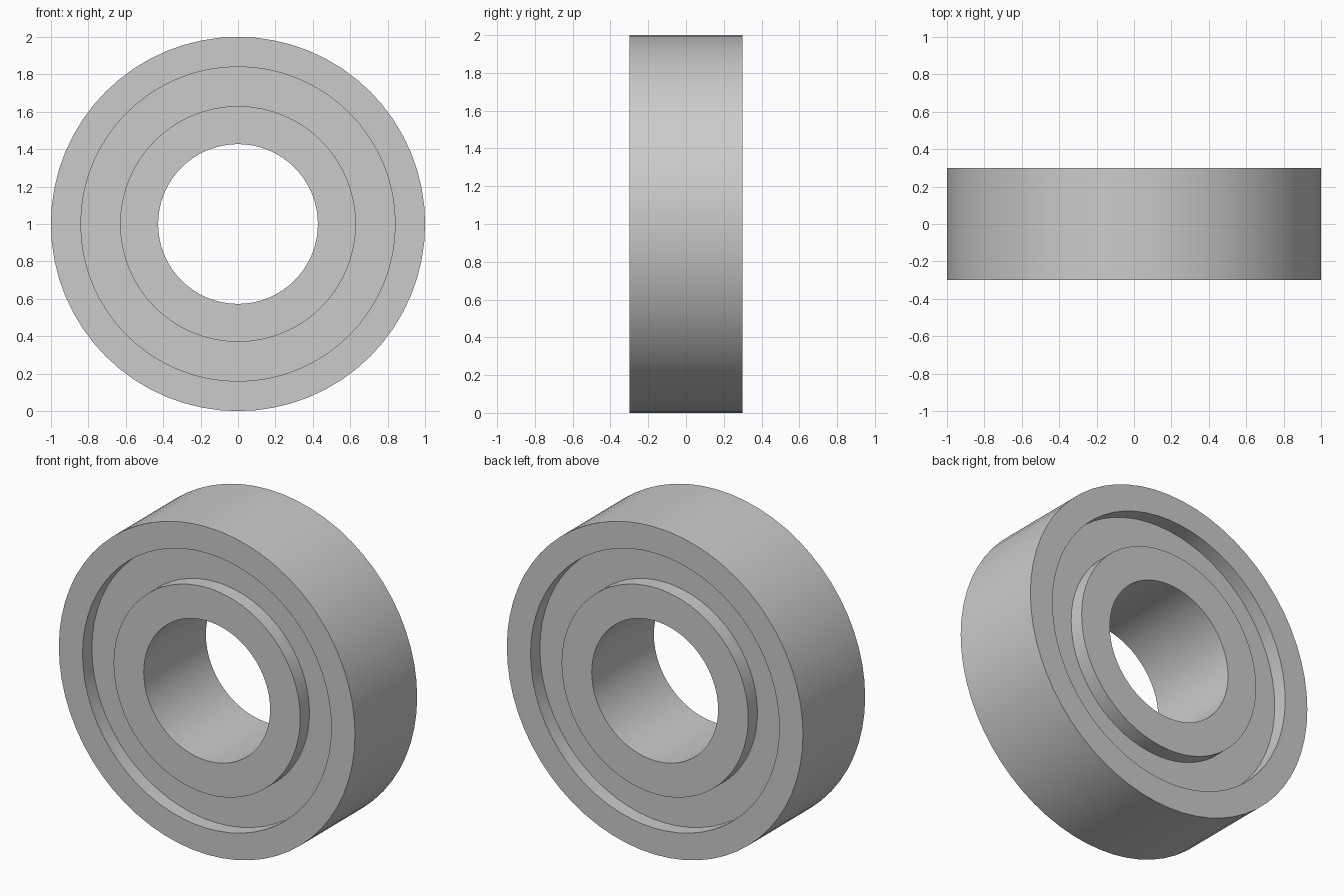
import bpy
import math

SEGMENTS = 64

cube = bpy.data.objects.get("Cube")
if cube:
    bpy.data.objects.remove(cube, do_unlink=True)

steel = bpy.data.materials.new("grey_steel")
steel.use_nodes = True
color = (0.6, 0.6, 0.6, 1)
steel.diffuse_color = color
steel.node_tree.nodes["Principled BSDF"].inputs["Base Color"].default_value = color


def ring(name, inner, outer, half_width):
    """Flat-sided ring around the y axis, made by turning a rectangle."""
    profile = [(inner, -half_width), (outer, -half_width),
               (outer, half_width), (inner, half_width)]
    n = len(profile)
    verts, faces = [], []
    for i in range(SEGMENTS):
        a = math.tau * i / SEGMENTS
        verts += [(r * math.cos(a), y, 1 + r * math.sin(a)) for r, y in profile]
        j = (i + 1) % SEGMENTS
        for k in range(n):
            m = (k + 1) % n
            faces.append((i * n + k, i * n + m, j * n + m, j * n + k))
    mesh = bpy.data.meshes.new(name)
    mesh.from_pydata(verts, [], faces)
    mesh.materials.append(steel)
    obj = bpy.data.objects.new(name, mesh)
    bpy.context.collection.objects.link(obj)
    bpy.ops.object.select_all(action="DESELECT")
    obj.select_set(True)
    bpy.context.view_layer.objects.active = obj
    bpy.ops.object.mode_set(mode="EDIT")
    bpy.ops.mesh.select_all(action="SELECT")
    bpy.ops.mesh.normals_make_consistent(inside=False)
    bpy.ops.object.mode_set(mode="OBJECT")
    bpy.ops.object.shade_smooth_by_angle(angle=math.radians(30))


# Inner and outer races, with the recessed shield seated between them
ring("outer_race", 0.84, 1.0, 0.3)
ring("inner_race", 0.427, 0.63, 0.3)
ring("shield", 0.62, 0.85, 0.21)
